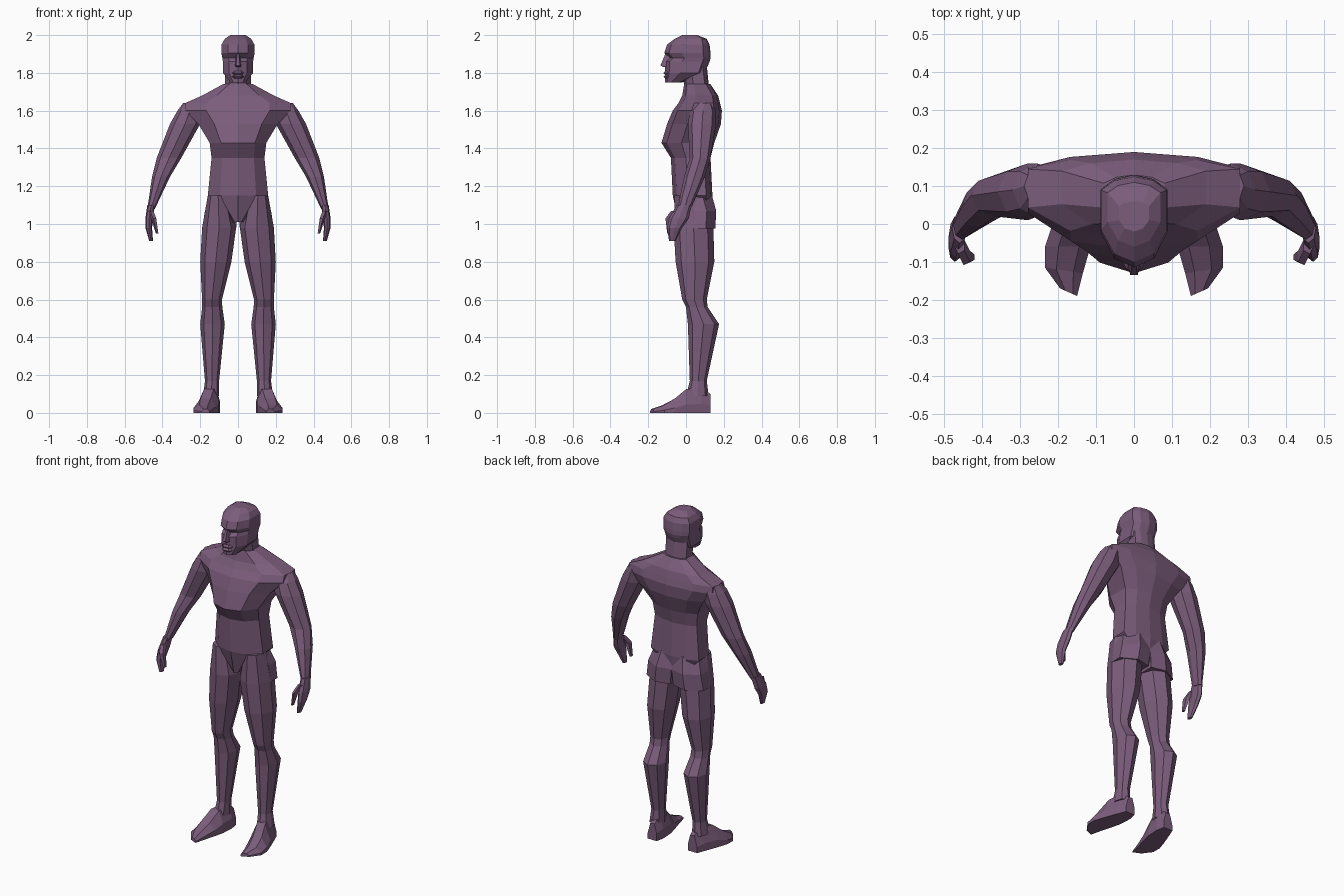
import bpy, bmesh
from math import cos, sin, tau
from mathutils import Vector

cube = bpy.data.objects.get("Cube")
if cube:
    bpy.data.objects.remove(cube, do_unlink=True)

COLOUR = (.2, .11, .2, 1)
purple = bpy.data.materials.new("muted purple")
purple.use_nodes = True
purple.diffuse_color = COLOUR
purple.node_tree.nodes["Principled BSDF"].inputs["Base Color"].default_value = COLOUR


def loft(name, rings, mirror=1):
    """Bridge rings that have equal point counts, and cap both ends."""
    bm = bmesh.new()
    rows = [[bm.verts.new((p.x * mirror, p.y, p.z)) for p in ring] for ring in rings]
    count = len(rows[0])
    for lower, upper in zip(rows, rows[1:]):
        for i in range(count):
            j = (i + 1) % count
            bm.faces.new((lower[i], lower[j], upper[j], upper[i]))
    bm.faces.new(rows[0])
    bm.faces.new(rows[-1])
    bmesh.ops.recalc_face_normals(bm, faces=bm.faces)
    mesh = bpy.data.meshes.new(name)
    bm.to_mesh(mesh)
    bm.free()
    mesh.materials.append(purple)
    bpy.context.collection.objects.link(bpy.data.objects.new(name, mesh))


def pair(name, rings):
    loft("left_" + name, rings)
    loft("right_" + name, rings, mirror=-1)


def mix(a, b, t):
    return a + (b - a) * t


def oval(z, inner, outer, front, back, sides=8):
    """Level limb section that fills the given range."""
    turns = [tau * i / sides for i in range(sides)]
    return [Vector((mix(inner, outer, .5 + cos(a) / 2),
                    mix(front, back, .5 + sin(a) / 2), z)) for a in turns]


def ridged(z, width, front, back):
    """Symmetric section with a ridge front and back and flat flanks."""
    half = [(0, 0), (.6, .1), (1, .38), (1, .84), (.6, .95), (0, 1)]
    outline = half + [(-x, t) for x, t in half[-2:0:-1]]
    return [Vector((x * width, mix(front, back, t), z)) for x, t in outline]


def wedge(z, width, front, back=-.08):
    """Small facial section, narrower in front."""
    outline = [(-width, back), (-width / 2, front), (width / 2, front), (width, back)]
    return [Vector((x, y, z)) for x, y in outline]


def lobe(z, inner, outer, back):
    """Buttock section, rounded to the rear."""
    middle = mix(inner, outer, .5)
    outline = [(inner, .04), (outer, .04), (outer, back - .05),
               (middle, back), (inner, back - .02)]
    return [Vector((x, y, z)) for x, y in outline]


def sole(y, inner, outer, height, slant=0):
    """Upright foot section, flat below and narrower on top."""
    outline = [(0, 0), (1, 0), (1, .35), (.7, 1), (.25, 1), (0, .45)]
    return [Vector((mix(inner, outer, t), y + slant * t, height * h)) for t, h in outline]


# Torso, from crotch to collar
loft("torso", [
    ridged(z=1.01, width=.03, front=-.04, back=.13),
    ridged(z=1.15, width=.16, front=-.07, back=.14),
    ridged(z=1.35, width=.14, front=-.08, back=.13),
    ridged(z=1.43, width=.15, front=-.13, back=.15),
    ridged(z=1.53, width=.21, front=-.1, back=.185),
    ridged(z=1.6, width=.28, front=-.07, back=.19),
    ridged(z=1.64, width=.28, front=-.04, back=.18),
    ridged(z=1.68, width=.19, front=-.02, back=.17),
    ridged(z=1.74, width=.08, front=-.01, back=.13),
])
loft("neck", [
    ridged(z=1.66, width=.1, front=-.02, back=.15),
    ridged(z=1.74, width=.07, front=-.01, back=.12),
    ridged(z=1.84, width=.07, front=-.03, back=.11),
])

# Head: jaw, cheek, sunken eye line, brow and skull
loft("head", [
    ridged(z=1.75, width=.04, front=-.11, back=-.02),
    ridged(z=1.8, width=.08, front=-.11, back=.1),
    ridged(z=1.86, width=.08, front=-.11, back=.125),
    ridged(z=1.88, width=.083, front=-.09, back=.13),
    ridged(z=1.905, width=.088, front=-.115, back=.13),
    ridged(z=1.95, width=.087, front=-.1, back=.125),
    ridged(z=1.98, width=.07, front=-.06, back=.11),
    ridged(z=2, width=.04, front=-.02, back=.06),
])
loft("nose", [
    wedge(z=1.9, width=.01, front=-.11),
    wedge(z=1.84, width=.02, front=-.135),
    wedge(z=1.83, width=.02, front=-.12),
])
for lip, height in (("upper_lip", 1.8), ("lower_lip", 1.78)):
    loft(lip, [
        wedge(z=height + .01, width=.03, front=-.11),
        wedge(z=height, width=.04, front=-.12),
        wedge(z=height - .01, width=.03, front=-.11),
    ])

# Arms, from shoulder to wrist
pair("arm", [
    oval(z=1.64, inner=.22, outer=.29, front=.06, back=.14),
    oval(z=1.6, inner=.19, outer=.32, front=.02, back=.16),
    oval(z=1.53, inner=.2, outer=.36, front=.01, back=.16),
    oval(z=1.35, inner=.3, outer=.43, front=.02, back=.13),
    oval(z=1.25, inner=.36, outer=.455, front=-.01, back=.1),
    oval(z=1.08, inner=.44, outer=.48, front=-.045, back=.025),
])

# Hands with curled fingers and a thumb
pair("hand", [
    oval(z=1.1, inner=.44, outer=.48, front=-.05, back=.03),
    oval(z=1.03, inner=.45, outer=.49, front=-.09, back=.015),
    oval(z=.98, inner=.455, outer=.49, front=-.1, back=-.02),
    oval(z=.91, inner=.45, outer=.47, front=-.09, back=-.055),
])
pair("thumb", [
    oval(z=1.07, inner=.445, outer=.475, front=-.08, back=-.03, sides=5),
    oval(z=1.03, inner=.43, outer=.46, front=-.11, back=-.06, sides=5),
    oval(z=.95, inner=.42, outer=.435, front=-.1, back=-.075, sides=5),
])

# Legs, from hip to ankle
pair("leg", [
    oval(z=1.15, inner=.05, outer=.16, front=-.06, back=.12),
    oval(z=.98, inner=.01, outer=.19, front=-.065, back=.145),
    oval(z=.8, inner=.035, outer=.2, front=-.055, back=.15),
    oval(z=.6, inner=.085, outer=.19, front=-.02, back=.11),
    oval(z=.56, inner=.083, outer=.19, front=0, back=.115),
    oval(z=.47, inner=.07, outer=.2, front=.01, back=.175),
    oval(z=.17, inner=.1, outer=.175, front=.02, back=.11),
    oval(z=.09, inner=.1, outer=.185, front=0, back=.12),
])

# Buttocks, ending in a ledge above the thighs
pair("buttock", [
    lobe(z=1.16, inner=0, outer=.145, back=.135),
    lobe(z=1.07, inner=0, outer=.175, back=.16),
    lobe(z=.975, inner=.01, outer=.19, back=.155),
])

# Feet, from heel to splayed toes
pair("foot", [
    sole(y=.13, inner=.105, outer=.165, height=.1),
    sole(y=.08, inner=.095, outer=.185, height=.135),
    sole(y=0, inner=.1, outer=.215, height=.125),
    sole(y=-.06, inner=.115, outer=.235, height=.075),
    sole(y=-.13, inner=.135, outer=.235, height=.04, slant=.015),
    sole(y=-.19, inner=.15, outer=.195, height=.02, slant=.02),
])
